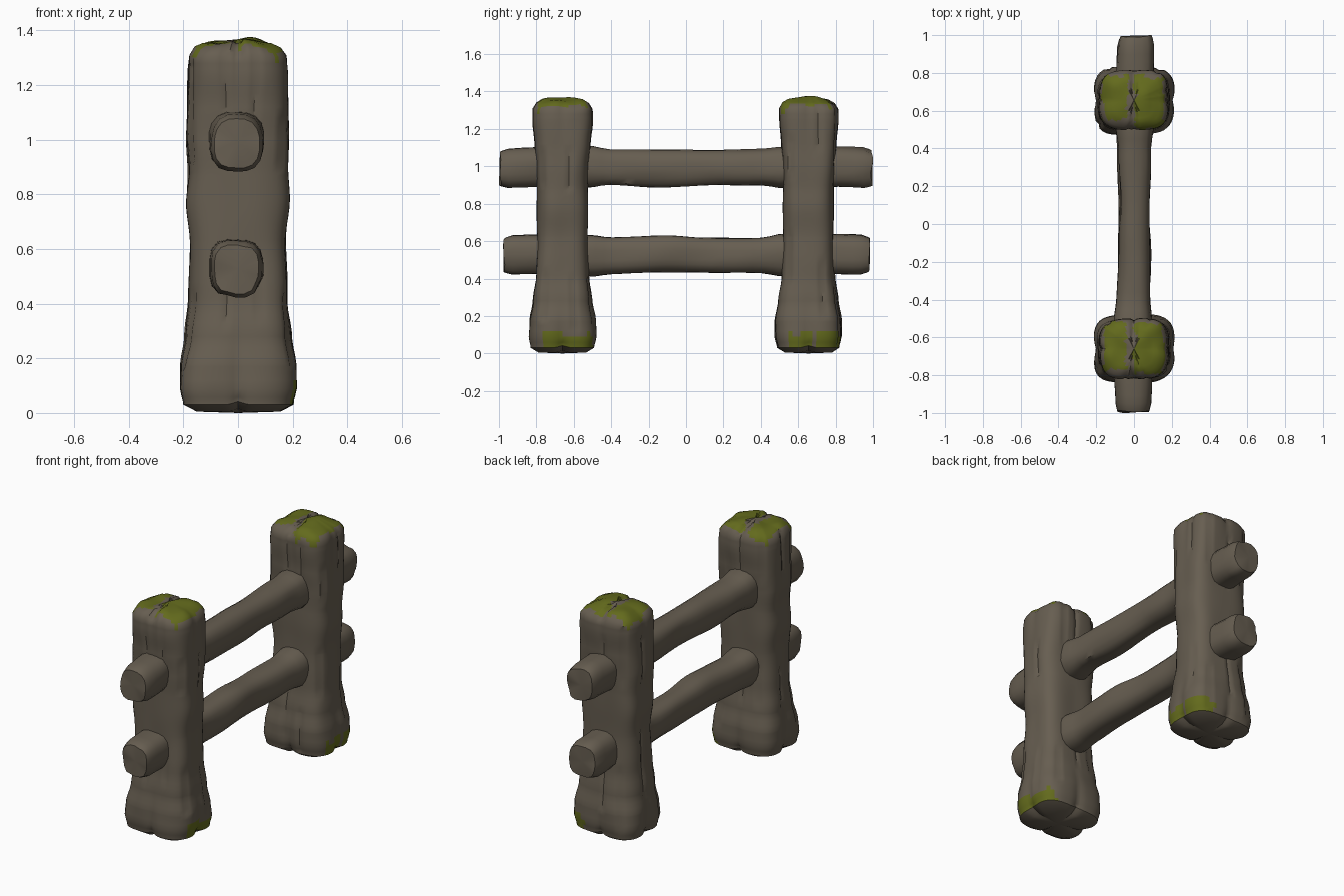
import bpy, bmesh, math, random
from mathutils import Vector, noise

if "Cube" in bpy.data.objects:
    bpy.data.objects.remove(bpy.data.objects["Cube"])

random.seed(4)


def material(name, color):
    m = bpy.data.materials.new(name)
    m.diffuse_color = (*color, 1)
    m.use_nodes = True
    m.node_tree.nodes["Principled BSDF"].inputs["Base Color"].default_value = m.diffuse_color
    return m


bark = material("weathered_bark", (0.135, 0.112, 0.082))
moss = material("olive_moss", (0.125, 0.145, 0.012))


def sample(keys, t):
    # smooth interpolation of (t, value, value, ...) rows
    if t <= keys[0][0]:
        return keys[0][1:]
    for p, q in zip(keys, keys[1:]):
        if t <= q[0]:
            f = (t - p[0]) / (q[0] - p[0])
            f = f * f * (3 - 2 * f)
            return [u + (v - u) * f for u, v in zip(p[1:], q[1:])]
    return keys[-1][1:]


def superellipse(ang, a, b, n):
    c, s = math.cos(ang), math.sin(ang)
    r = (abs(c / a) ** n + abs(s / b) ** n) ** (-1 / n)
    return r * c, r * s


def loft(name, rings, cap_a, cap_b, moss_rule=None):
    # skin a list of rings and close both ends with fans
    bm = bmesh.new()
    loops = [[bm.verts.new(p) for p in ring] for ring in rings]
    n = len(loops[0])
    for lo, hi in zip(loops, loops[1:]):
        for i in range(n):
            j = (i + 1) % n
            bm.faces.new((lo[i], lo[j], hi[j], hi[i]))
    for loop, tip in ((loops[0], cap_a), (loops[-1], cap_b)):
        v = bm.verts.new(tip)
        for i in range(n):
            bm.faces.new((loop[i], loop[(i + 1) % n], v))
    bmesh.ops.recalc_face_normals(bm, faces=bm.faces)
    if moss_rule:
        for f in bm.faces:
            f.material_index = int(moss_rule(f.calc_center_median()))
    me = bpy.data.meshes.new(name)
    bm.to_mesh(me)
    bm.free()
    ob = bpy.data.objects.new(name, me)
    bpy.context.collection.objects.link(ob)
    me.materials.append(bark)
    me.materials.append(moss)
    bpy.ops.object.select_all(action='DESELECT')
    ob.select_set(True)
    bpy.context.view_layer.objects.active = ob
    bpy.ops.object.shade_smooth_by_angle(angle=math.radians(42))
    return ob


# post outline: height, half width in x, half width in y
POST = [(0.005, .15, .125), (0.03, .2, .165), (0.09, .212, .178), (0.17, .21, .176),
        (0.28, .193, .158), (0.42, .178, .142), (0.62, .175, .134), (0.78, .188, .135),
        (0.88, .182, .135), (1.0, .188, .14), (1.12, .183, .148), (1.25, .182, .16),
        (1.305, .178, .16), (1.335, .158, .142), (1.352, .125, .112),
        (1.36, .085, .075), (1.366, .04, .035)]
SEG = 64


def post(name, cy, base_moss, seed):
    # cracks: column, bottom, top
    cracks = [(k + random.choice((-1, 0, 1)), lo, lo + random.uniform(.2, .4))
              for k in range(3, SEG, 7) for lo in (random.uniform(0, .4), random.uniform(.85, 1.1))]
    heights = sorted({round(.03 * i, 3) for i in range(2, 43)} | {k[0] for k in POST}
                     | {.045, 1.28, 1.32, 1.345, 1.356, 1.363})
    rings = []
    for z in heights:
        a, b = sample(POST, z)
        flare = max(0, 1 - z / .35)
        crown = max(0, min(1, (z - 1.1) / .2))
        ring = []
        for i in range(SEG):
            ang = 2 * math.pi * i / SEG
            x, y = superellipse(ang, a, b, 3.6)
            k = 1 + .05 * noise.noise(Vector((x * 7, y * 7 + seed, z * 4)))
            # root lobes and split crown: valleys at the middle of each side
            valley = max(0, 1 - abs(math.sin(2 * ang)) * 2.2)
            k -= valley * (.07 * flare + .04 * crown)
            k += .03 * flare * abs(math.sin(2 * ang))
            for c, lo, hi in cracks:
                if c % SEG == i and lo < z < hi:
                    k -= .045
            dz = 0
            if z > 1.3:
                dz = .016 * noise.noise(Vector((x * 9, y * 9 + seed, 3))) - .012 * (abs(x) < .015)
            elif z < .06:
                dz = .012 * valley
            ring.append((x * k, cy + y * k, z + dz))
        rings.append(ring)

    def mossy(c):
        w = .03 * noise.noise(c * 14)
        y = c.y - cy
        if c.z > 1.285 + w:
            left = -.16 < c.x + w < -.035 and -.11 < y + w < .13
            right = .0 < c.x + w < .15 and -.14 < y - w < .13
            return left or right
        if .035 < c.z < .105 + w and c.x > .1:
            return any(lo < y < hi for lo, hi in base_moss)
        return False

    loft(name, rings, (0, cy, .0), (0, cy, 1.368), mossy)


post("front_post", -.66, [(-.1, .16)], 1.3)
post("back_post", .655, [(-.11, .02), (.05, .2)], 7.7)


def rail(name, y0, y1, cz, seed):
    # rail outline: distance, half width in x, half height in z
    prof = [(y0, .082, .09), (y0 + .03, .094, .105), (-.82, .1, .107), (-.52, .1, .112), (-.4, .088, .097),
            (-.1, .083, .1), (.1, .08, .094), (.4, .088, .097), (.52, .1, .112),
            (.82, .098, .107), (y1 - .03, .095, .108), (y1, .084, .094)]
    n, steps = 20, 44
    ys = sorted([y0 + (y1 - y0) * i / steps for i in range(steps + 1)] + [y0 + .012, y1 - .012])
    rings = []
    for y in ys:
        a, b = sample(prof, y)
        ox = .01 * noise.noise(Vector((seed, y * 2.5, 0))) + .008 * y
        oz = .014 * noise.noise(Vector((seed, y * 2.5, 5)))
        ring = []
        for i in range(n):
            x, z = superellipse(2 * math.pi * i / n, a, b, 2.7)
            k = 1 + .09 * noise.noise(Vector((x * 9 + seed, y * 4, z * 9)))
            # short splits in the wood
            if i in (4, 9, 14, 18) and noise.noise(Vector((i * 3.1, y * 3, seed))) > .1:
                k -= .05
            end = .012 * noise.noise(Vector((x * 12, seed + y, z * 12))) if abs(y) > .9 else 0
            ring.append((x * k + ox, y + end, cz + oz + z * k))
        rings.append(ring)
    loft(name, rings, (0, y0 - .004, cz), (0, y1 + .004, cz))


rail("upper_rail", -.993, .993, .993, 2.1)
rail("lower_rail", -.972, .98, .527, 9.4)
